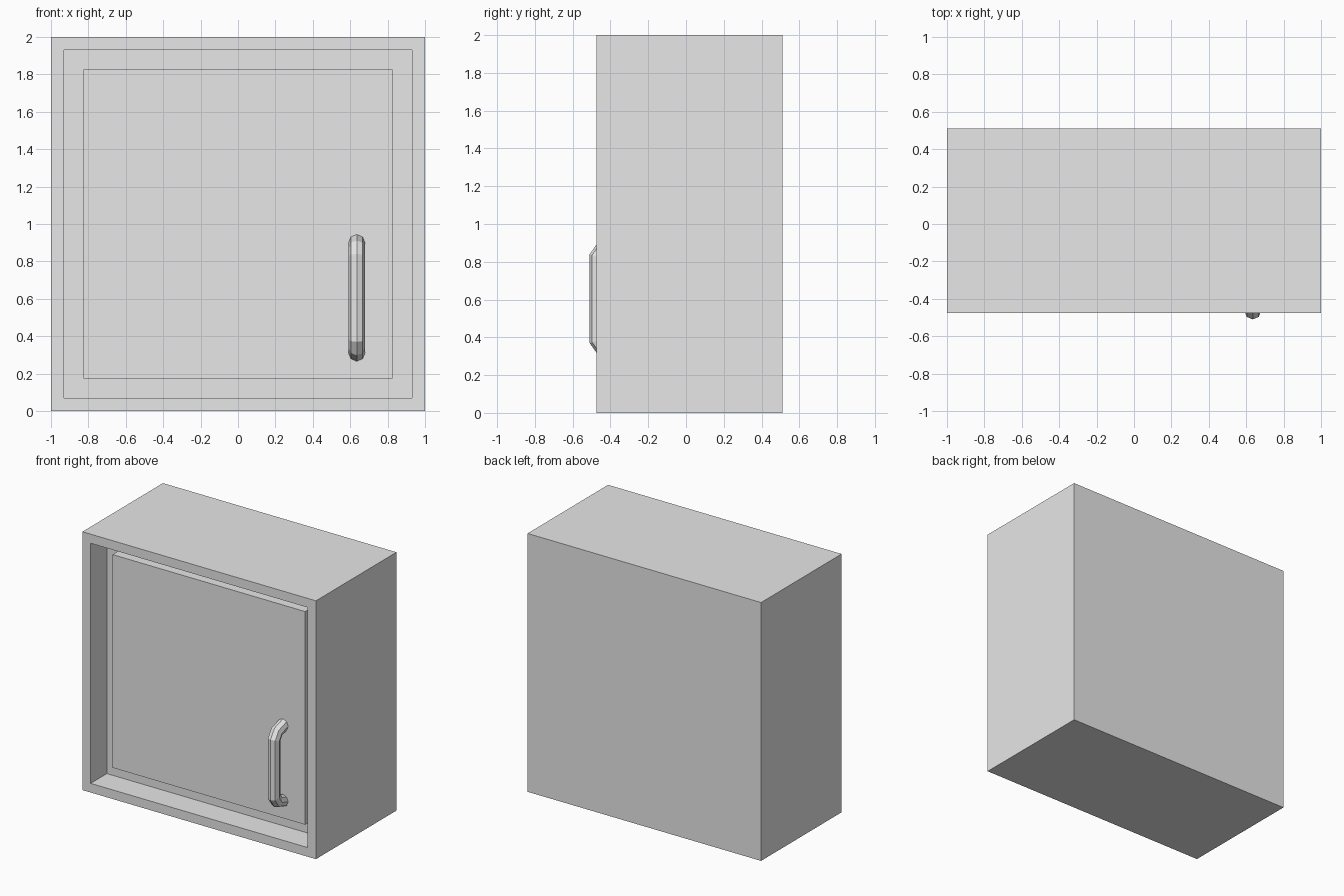
import bpy
import bmesh
import math
from mathutils import Vector

default = bpy.data.objects.get("Cube")
if default:
    bpy.data.objects.remove(default, do_unlink=True)

grey = bpy.data.materials.new("plain_grey")
grey.use_nodes = True
colour = (0.8, 0.8, 0.8, 1)
grey.diffuse_color = colour
grey.node_tree.nodes["Principled BSDF"].inputs["Base Color"].default_value = colour


def add_object(name, bm):
    bmesh.ops.recalc_face_normals(bm, faces=bm.faces[:])
    mesh = bpy.data.meshes.new(name)
    bm.to_mesh(mesh)
    bm.free()
    mesh.materials.append(grey)
    obj = bpy.data.objects.new(name, mesh)
    bpy.context.collection.objects.link(obj)
    return obj


def box(size, centre):
    bm = bmesh.new()
    bmesh.ops.create_cube(bm, size=1)
    bmesh.ops.scale(bm, vec=size, verts=bm.verts)
    bmesh.ops.translate(bm, vec=centre, verts=bm.verts)
    return bm


front, back = -0.475, 0.51
recess, panel_front = -0.277, -0.357

# Cabinet body: a box whose front face is inset and pushed back
bm = box((2, back - front, 2), (0, (front + back) / 2, 1))
bm.normal_update()
face = min(bm.faces, key=lambda f: f.calc_center_median().y)
bmesh.ops.inset_individual(bm, faces=[face], thickness=0.1)
back_wall = bmesh.ops.extrude_discrete_faces(bm, faces=[face])["faces"][0]
bmesh.ops.translate(bm, vec=(0, recess - front, 0), verts=back_wall.verts)
add_object("cabinet_body", bm)

# Door panel standing proud of the recess
add_object("door_panel", box((1.65, recess - panel_front, 1.65),
                             (0, (recess + panel_front) / 2, 1)))

# Handle: an eight-sided bar swept along a bent, mirrored path
x, middle, radius, sides = 0.635, 0.605, 0.045, 8
half = [(-0.335, 0.299), (-0.432, 0.268), (-0.465, 0.221)]
path = [Vector((x, y, middle + h)) for y, h in half]
path += [Vector((x, y, middle - h)) for y, h in reversed(half)]

bm = bmesh.new()
rings = []
for i, point in enumerate(path):
    into = (point - path[i - 1]).normalized() if i else None
    out = (path[i + 1] - point).normalized() if i < len(path) - 1 else None
    into, out = into or out, out or into
    along = (into + out).normalized()
    across = along.cross(Vector((1, 0, 0)))
    mitre = radius / along.dot(out)
    ring = []
    for k in range(sides):
        a = math.tau * k / sides
        offset = Vector((radius * math.cos(a), 0, 0)) + across * mitre * math.sin(a)
        ring.append(bm.verts.new(point + offset))
    rings.append(ring)
for lower, upper in zip(rings, rings[1:]):
    for k in range(sides):
        n = (k + 1) % sides
        bm.faces.new((lower[k], lower[n], upper[n], upper[k]))
bm.faces.new(rings[0])
bm.faces.new(rings[-1])
add_object("door_handle", bm)
